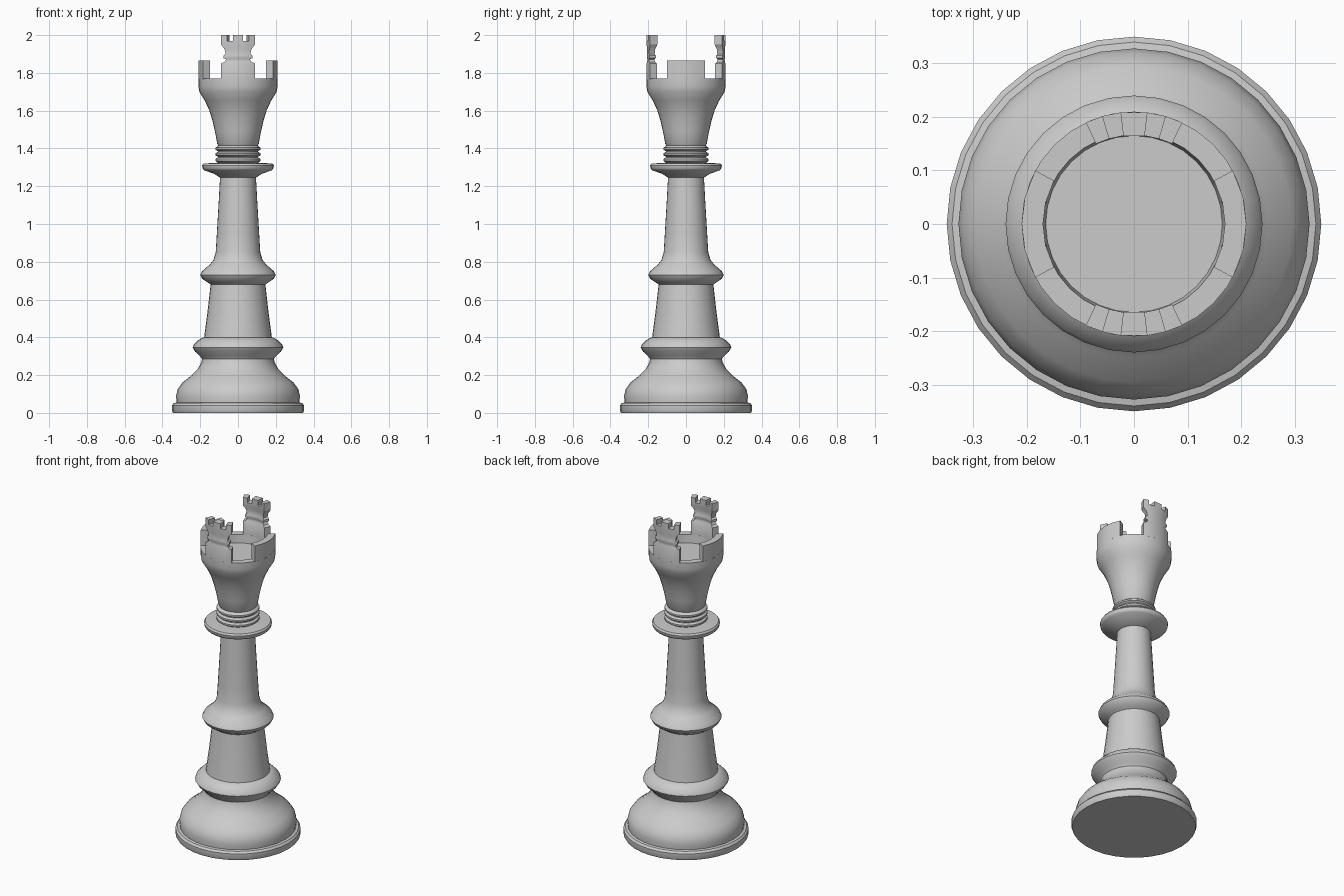
import bpy, bmesh, math

if "Cube" in bpy.data.objects:
    bpy.data.objects.remove(bpy.data.objects["Cube"])

SEG = 32


def finish(bm, name, angle=35):
    bmesh.ops.remove_doubles(bm, verts=bm.verts, dist=1e-5)
    bmesh.ops.recalc_face_normals(bm, faces=bm.faces)
    me = bpy.data.meshes.new(name)
    bm.to_mesh(me)
    bm.free()
    ob = bpy.data.objects.new(name, me)
    bpy.context.collection.objects.link(ob)
    bpy.ops.object.select_all(action='DESELECT')
    ob.select_set(True)
    bpy.context.view_layer.objects.active = ob
    bpy.ops.object.shade_smooth_by_angle(angle=math.radians(angle))
    return ob


def lathe(name, profile):
    """Revolve an (r, z) profile around z; both ends are capped."""
    bm = bmesh.new()
    rings = [[bm.verts.new((r * math.cos(2 * math.pi * i / SEG),
                            r * math.sin(2 * math.pi * i / SEG), z))
              for i in range(SEG)] for r, z in profile]
    for a, b in zip(rings, rings[1:]):
        for i in range(SEG):
            j = (i + 1) % SEG
            bm.faces.new((a[i], a[j], b[j], b[i]))
    bm.faces.new(rings[0])
    bm.faces.new(rings[-1])
    return finish(bm, name)


def curved_wall(name, direction, rows, columns, gaps=()):
    """Upright wall bent along the rim. rows: (z, half width, r_in, r_out);
    gaps: columns left out of the top row to form notches."""
    bm = bmesh.new()

    def point(u, row, outer):
        z, half, r_in, r_out = row
        a = direction + math.asin(u * half / 0.21)
        r = r_out if outer else r_in
        return bm.verts.new((r * math.cos(a), r * math.sin(a), z))

    grid = [[[point(u, row, o) for u in columns] for row in rows] for o in (0, 1)]
    n_rows, n_cols = len(rows) - 1, len(columns) - 1
    cells = {(i, j) for i in range(n_rows) for j in range(n_cols)
             if not (i == n_rows - 1 and j in gaps)}
    for i, j in cells:
        corners = [(i, j), (i, j + 1), (i + 1, j + 1), (i + 1, j)]
        for side in grid:
            bm.faces.new([side[a][b] for a, b in corners])
        neighbours = [(i - 1, j), (i, j + 1), (i + 1, j), (i, j - 1)]
        for k, nb in enumerate(neighbours):
            if nb not in cells:
                (a, b), (c, d) = corners[k], corners[(k + 1) % 4]
                bm.faces.new((grid[0][a][b], grid[0][c][d],
                              grid[1][c][d], grid[1][a][b]))
    loose = [v for v in bm.verts if not v.link_faces]
    bmesh.ops.delete(bm, geom=loose, context='VERTS')
    return finish(bm, name)


# Flared foot with its bead
lathe("base", [(0.345, 0), (0.35, 0.01), (0.35, 0.04), (0.34, 0.052), (0.325, 0.055),
               (0.328, 0.09), (0.32, 0.125), (0.295, 0.16), (0.25, 0.195), (0.215, 0.23),
               (0.195, 0.265), (0.19, 0.285), (0.2, 0.3), (0.228, 0.325), (0.24, 0.345),
               (0.235, 0.36), (0.21, 0.385), (0.185, 0.4)])

# Tapered stem with the middle bead
lathe("stem", [(0.18, 0.395), (0.162, 0.53), (0.145, 0.68), (0.16, 0.69), (0.19, 0.71),
               (0.2, 0.73), (0.19, 0.75), (0.15, 0.785), (0.13, 0.81), (0.118, 0.85),
               (0.112, 0.95), (0.102, 1.12), (0.095, 1.25)])

# Collar disc
lathe("collar", [(0.095, 1.245), (0.125, 1.265), (0.18, 1.285), (0.188, 1.295),
                 (0.19, 1.31), (0.183, 1.32), (0.1, 1.325)])

# Stacked neck rings
rings = [(0.1, 1.32)]
for z in (1.34, 1.37, 1.4):
    rings += [(0.107, z - 0.014), (0.12, z - 0.006), (0.12, z + 0.004), (0.107, z + 0.012)]
lathe("neck_rings", rings + [(0.1, 1.42)])

# Hollow tower head
lathe("head", [(0.1, 1.41), (0.11, 1.425), (0.122, 1.49), (0.136, 1.55), (0.153, 1.605),
               (0.177, 1.655), (0.205, 1.7), (0.21, 1.73), (0.21, 1.77),
               (0.17, 1.77), (0.165, 1.72)])

# Plain battlements left and right, tower-shaped ones front and back
plain_rows = [(1.765, 0.1, 0.17, 0.21), (1.865, 0.1, 0.17, 0.21)]
tower_rows = [(1.765, 0.09, 0.17, 0.21), (1.85, 0.09, 0.17, 0.21),
              (1.858, 0.072, 0.175, 0.207), (1.872, 0.064, 0.175, 0.205),
              (1.878, 0.078, 0.172, 0.208), (1.892, 0.078, 0.172, 0.208),
              (1.9, 0.066, 0.175, 0.206), (1.925, 0.072, 0.174, 0.207),
              (1.95, 0.09, 0.168, 0.21), (1.97, 0.09, 0.166, 0.21),
              (2.0, 0.09, 0.166, 0.21)]
for side, angle in (("right", 0), ("left", math.pi)):
    curved_wall("battlement_" + side, angle, plain_rows, (-1, -0.5, 0, 0.5, 1))
for side, angle in (("back", math.pi / 2), ("front", -math.pi / 2)):
    curved_wall("small_tower_" + side, angle, tower_rows,
                (-1, -0.65, -0.28, 0.28, 0.65, 1), gaps=(1, 3))
